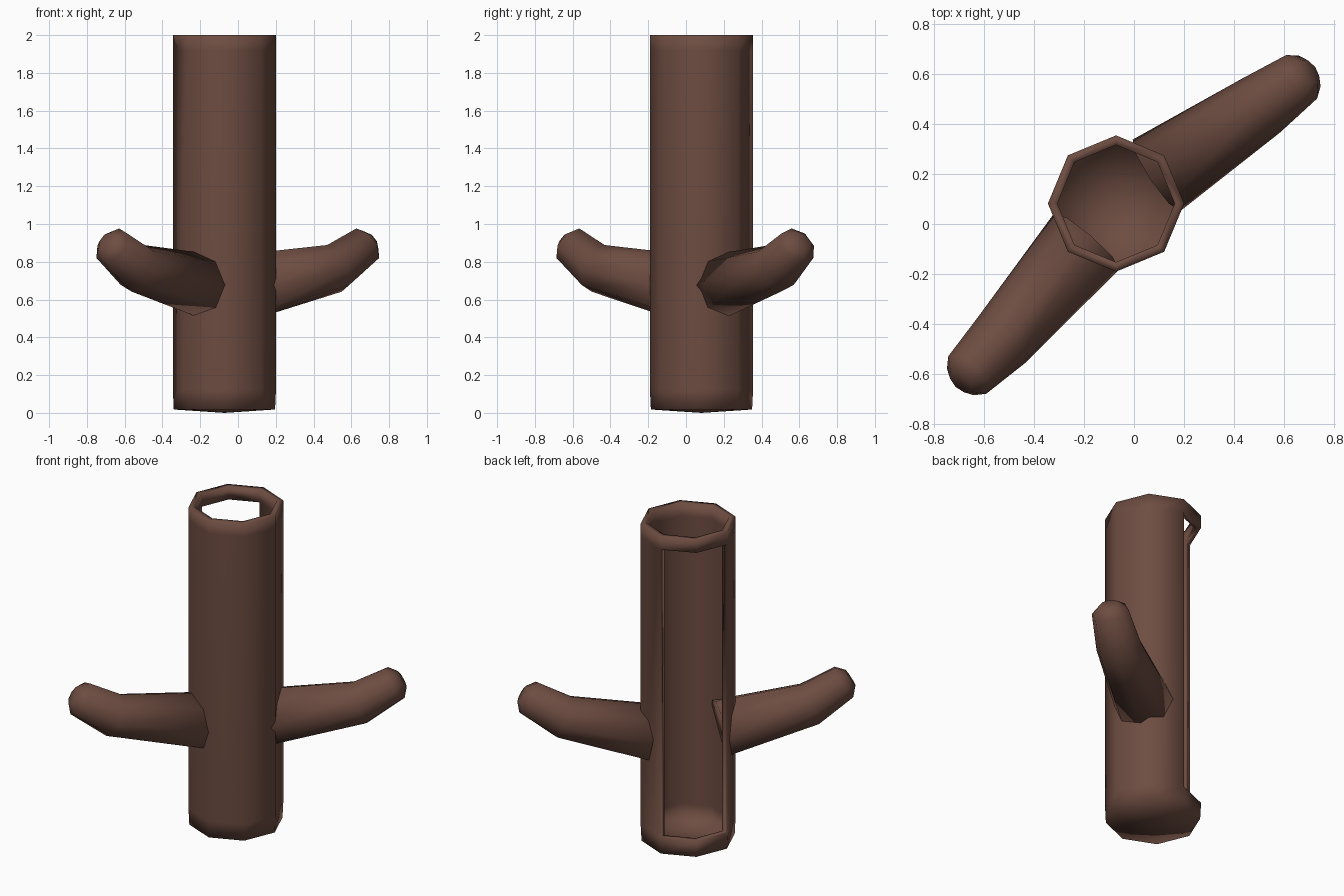
import bpy, bmesh, math
from mathutils import Vector

if "Cube" in bpy.data.objects:
    bpy.data.objects.remove(bpy.data.objects["Cube"])

bark = bpy.data.materials.new("brown bark")
bark.diffuse_color = (0.153, 0.073, 0.053, 1)
bark.use_nodes = True
bark.node_tree.nodes["Principled BSDF"].inputs["Base Color"].default_value = bark.diffuse_color


def finish(bm, name):
    bmesh.ops.recalc_face_normals(bm, faces=bm.faces)
    for f in bm.faces:
        f.smooth = True
    me = bpy.data.meshes.new(name)
    bm.to_mesh(me)
    bm.free()
    me.materials.append(bark)
    ob = bpy.data.objects.new(name, me)
    bpy.context.collection.objects.link(ob)
    return ob


# Hollow eight-sided trunk with one tall opening at the back left
SIDES, CX, CY = 8, -0.072, 0.082
R_OUT, R_IN = 0.273, 0.235
profile = [(0.268, 0.018), (R_OUT, 0.12), (R_OUT, 1.92), (R_OUT, 2.0),
           (R_IN, 2.0), (R_IN, 1.92), (R_IN, 0.12), (R_IN, 0.04)]
OPEN = (2, 3)                      # panels from 90 to 180 degrees
bm = bmesh.new()
rings = []
for r, z in profile:
    rings.append([bm.verts.new((CX + r * math.cos(math.tau * i / SIDES),
                                CY + r * math.sin(math.tau * i / SIDES), z))
                  for i in range(SIDES)])
for k in range(len(rings) - 1):
    for i in range(SIDES):
        if k in (1, 5) and i in OPEN:
            continue
        j = (i + 1) % SIDES
        bm.faces.new((rings[k][i], rings[k][j], rings[k + 1][j], rings[k + 1][i]))
# underside and floor
for ring, z in ((rings[0], 0.0), (rings[-1], 0.035)):
    c = bm.verts.new((CX, CY, z))
    for i in range(SIDES):
        bm.faces.new((ring[i], ring[(i + 1) % SIDES], c))
# edges of the opening: sill, head and two jambs
for i in OPEN:
    for a, b in ((1, 6), (2, 5)):
        bm.faces.new((rings[a][i], rings[a][i + 1], rings[b][i + 1], rings[b][i]))
for i in (OPEN[0], OPEN[-1] + 1):
    bm.faces.new((rings[1][i], rings[2][i], rings[5][i], rings[6][i]))
finish(bm, "trunk")


# Tapered branch: rings square to the path, with a rounded tip
def branch(name, path):
    bm = bmesh.new()
    pts = [Vector(p[:3]) for p in path]
    radii = [p[3] for p in path]
    tip = (pts[-1] - pts[-2]).normalized()
    pts.append(pts[-1] + tip * 0.045)
    radii.append(0.055)
    rings = []
    for k, (p, r) in enumerate(zip(pts, radii)):
        t = (pts[min(k + 1, len(pts) - 1)] - p).normalized()
        u = (p - pts[max(k - 1, 0)]).normalized()
        t = (t + u).normalized()
        side = t.cross(Vector((0, 0, 1))).normalized()
        up = side.cross(t)
        rings.append([bm.verts.new(p + r * (side * math.cos(a) + up * math.sin(a)))
                      for a in (math.tau * i / 8 for i in range(8))])
    for a, b in zip(rings, rings[1:]):
        for i in range(8):
            j = (i + 1) % 8
            bm.faces.new((a[i], a[j], b[j], b[i]))
    bm.faces.new(rings[-1])
    bm.faces.new(rings[0][::-1])
    finish(bm, name)


branch("right_branch", [(0.09, 0.195, 0.675, 0.172), (0.51, 0.475, 0.765, 0.132),
                        (0.672, 0.59, 0.885, 0.107)])
branch("left_branch", [(-0.19, -0.07, 0.675, 0.172), (-0.53, -0.465, 0.765, 0.132),
                       (-0.668, -0.605, 0.885, 0.107)])
